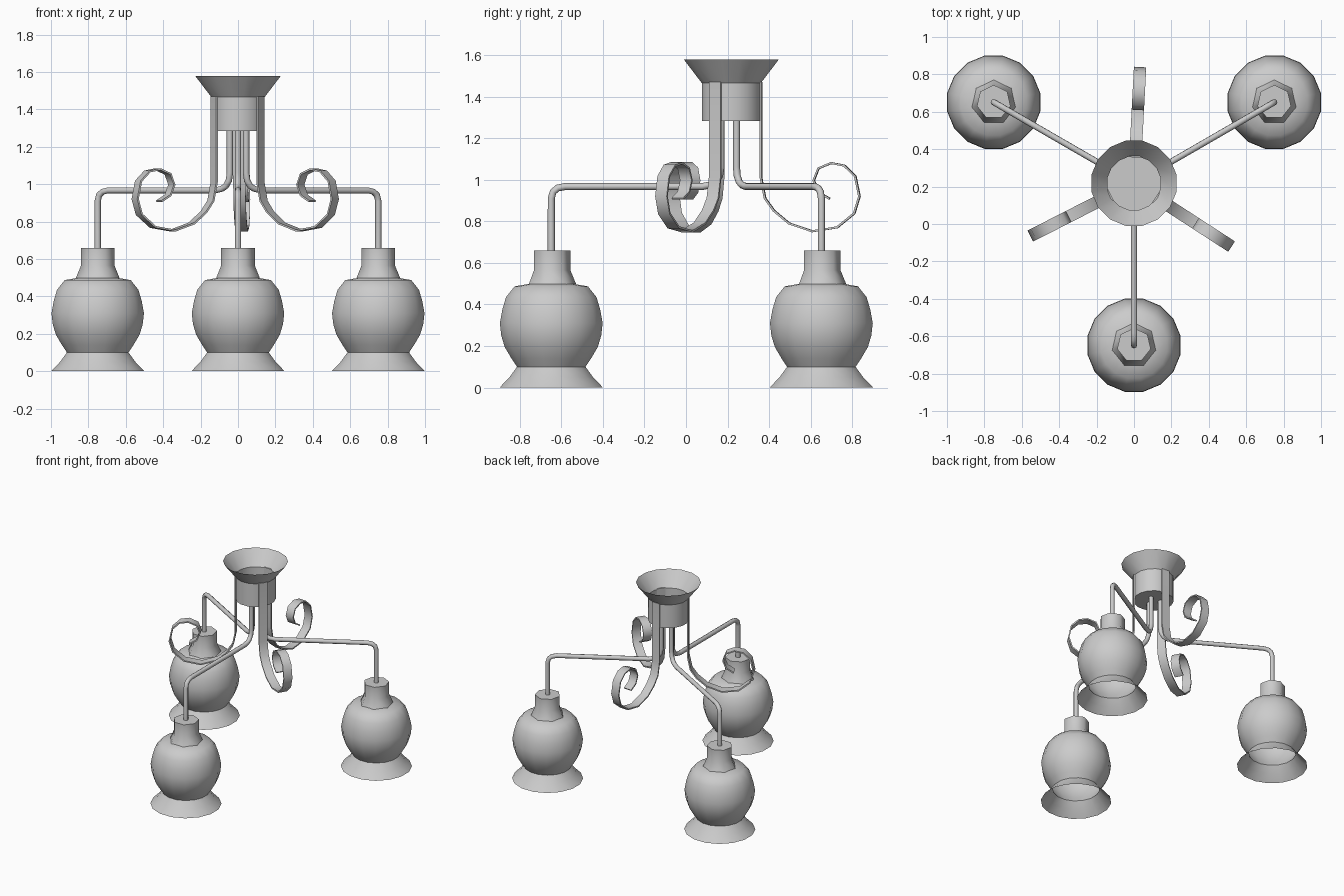
import bpy, bmesh
from math import cos, sin, pi, radians
from mathutils import Vector

if "Cube" in bpy.data.objects:
    bpy.data.objects.remove(bpy.data.objects["Cube"])

CX, CY = 0.0, 0.218      # hub axis


def finish(name, bm, angle):
    bmesh.ops.recalc_face_normals(bm, faces=bm.faces)
    me = bpy.data.meshes.new(name)
    bm.to_mesh(me)
    bm.free()
    ob = bpy.data.objects.new(name, me)
    bpy.context.collection.objects.link(ob)
    bpy.ops.object.select_all(action='DESELECT')
    ob.select_set(True)
    bpy.context.view_layer.objects.active = ob
    bpy.ops.object.shade_smooth_by_angle(angle=radians(angle))
    return ob


def lathe(name, profile, sides, centre, phase=0.0, cap_first=False, cap_last=False, angle=40):
    """Revolve (radius, z) points around a vertical axis."""
    bm = bmesh.new()
    rings = []
    for r, z in profile:
        rings.append([bm.verts.new((centre[0] + r * cos(phase + 2 * pi * i / sides),
                                    centre[1] + r * sin(phase + 2 * pi * i / sides), z))
                      for i in range(sides)])
    for a, b in zip(rings, rings[1:]):
        for i in range(sides):
            j = (i + 1) % sides
            bm.faces.new((a[i], a[j], b[j], b[i]))
    if cap_first:
        bm.faces.new(rings[0])
    if cap_last:
        bm.faces.new(rings[-1])
    return finish(name, bm, angle)


def polar(angle, r):
    return CX + r * cos(angle), CY + r * sin(angle)


def tube(name, path, angle, radius):
    """Round tube along (radius, z) points in a vertical plane through the hub."""
    cu = bpy.data.curves.new(name, 'CURVE')
    cu.dimensions = '3D'
    cu.bevel_depth = radius
    cu.bevel_resolution = 2
    cu.use_fill_caps = True
    sp = cu.splines.new('POLY')
    sp.points.add(len(path) - 1)
    for p, (r, z) in zip(sp.points, path):
        p.co = (*polar(angle, r), z, 1)
    sp.use_smooth = True
    ob = bpy.data.objects.new(name, cu)
    bpy.context.collection.objects.link(ob)


def ribbon(name, path, angle, width, thick):
    """Flat strip along (radius, z) points, wide across the vertical plane."""
    side = Vector((-sin(angle), cos(angle), 0)) * width / 2
    out = Vector((cos(angle), sin(angle), 0))
    bm = bmesh.new()
    rings = []
    for k, (r, z) in enumerate(path):
        p, q = path[max(k - 1, 0)], path[min(k + 1, len(path) - 1)]
        t = Vector((q[0] - p[0], q[1] - p[1])).normalized()
        n = (out * -t.y + Vector((0, 0, t.x))) * thick / 2
        c = Vector((*polar(angle, r), z))
        rings.append([bm.verts.new(c + s * side + d * n)
                      for s, d in ((-1, -1), (1, -1), (1, 1), (-1, 1))])
    for a, b in zip(rings, rings[1:]):
        for i in range(4):
            j = (i + 1) % 4
            bm.faces.new((a[i], a[j], b[j], b[i]))
    bm.faces.new(rings[0])
    bm.faces.new(rings[-1])
    finish(name, bm, 50)


# Ceiling canopy: open flared cone on a cup
lathe("canopy", [(0.232, 1.577), (0.145, 1.465), (0.145, 1.283)], 16, (CX, CY),
      phase=pi / 16, cap_last=True, angle=35)

arm_path = [(0.05, 1.29), (0.05, 1.06), (0.056, 1.02), (0.075, 0.99), (0.10, 0.975), (0.14, 0.967),
            (0.80, 0.967), (0.835, 0.96), (0.857, 0.942), (0.866, 0.91), (0.866, 0.65)]
scroll_path = [(0.143, 1.47), (0.143, 1.01), (0.163, 0.91), (0.206, 0.85), (0.278, 0.79),
               (0.39, 0.752), (0.51, 0.771), (0.592, 0.838), (0.617, 0.92), (0.597, 1.016),
               (0.544, 1.068), (0.481, 1.08), (0.42, 1.055), (0.397, 0.997), (0.42, 0.94), (0.474, 0.908)]
globe = [(0.105, 0.50), (0.18, 0.487), (0.222, 0.435), (0.24, 0.375), (0.252, 0.31), (0.245, 0.25),
         (0.228, 0.195), (0.195, 0.14), (0.168, 0.10), (0.205, 0.05), (0.254, 0.0)]

for i in range(3):
    a = radians(-90 + 120 * i)
    centre = polar(a, 0.866)
    # Lamp arm
    tube(f"arm_{i}", arm_path, a, 0.017)
    # Socket and glass shade
    lathe(f"socket_{i}", [(0.092, 0.66), (0.092, 0.565), (0.12, 0.497)], 7, centre,
          phase=pi / 2, cap_first=True, angle=60)
    lathe(f"shade_{i}", globe, 16, centre, phase=pi / 16, angle=65)
    # Decorative scroll between the arms
    ribbon(f"scroll_{i}", scroll_path, radians(-33 + 120 * i), 0.066, 0.01)
